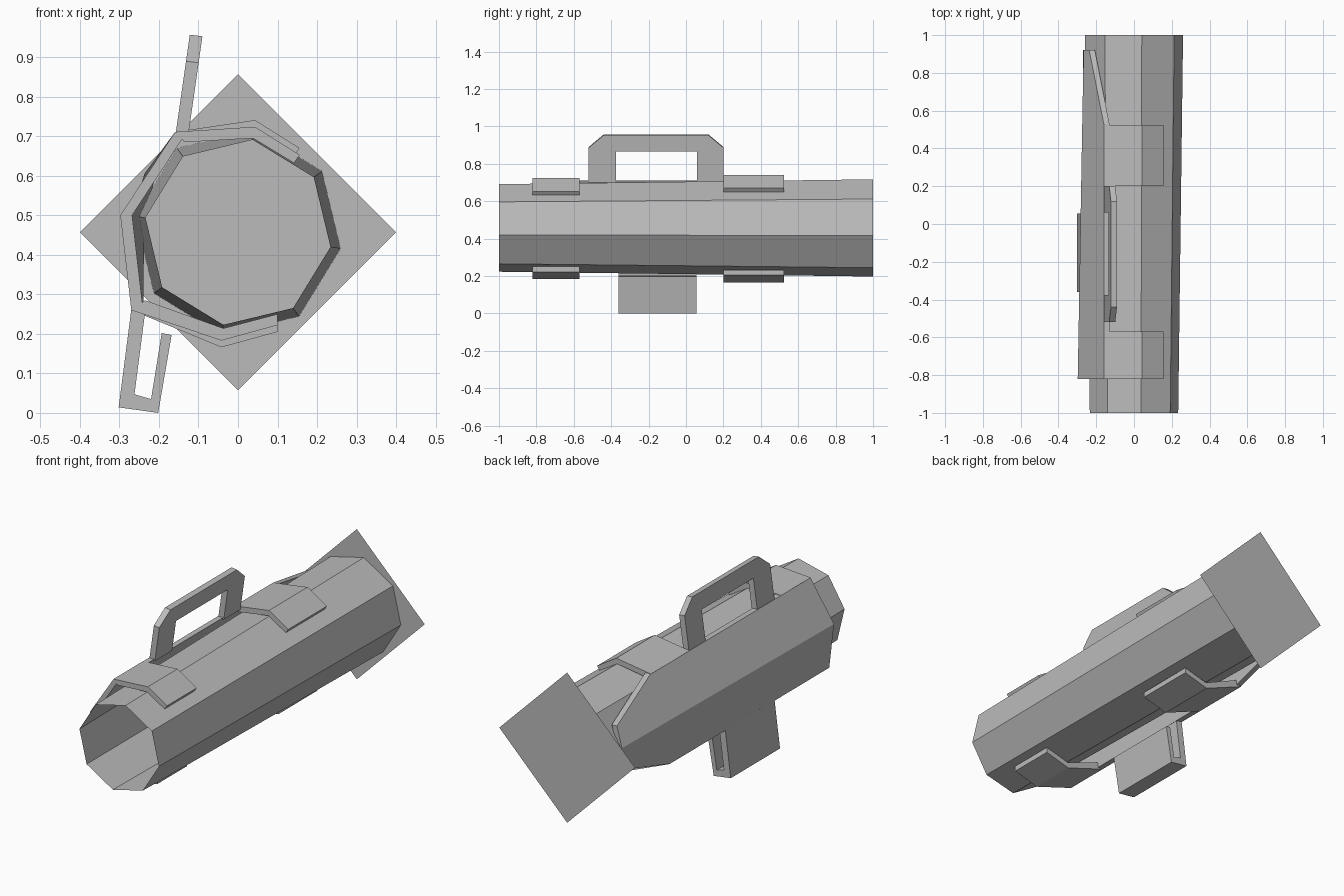
import bpy, bmesh, math
from mathutils import Vector

if "Cube" in bpy.data.objects:
    bpy.data.objects.remove(bpy.data.objects["Cube"])

grey = bpy.data.materials.new("plain_grey")
grey.diffuse_color = (0.5, 0.5, 0.5, 1)
grey.use_nodes = True
grey.node_tree.nodes["Principled BSDF"].inputs["Base Color"].default_value = grey.diffuse_color


def finish(name, bm, solid=True):
    if solid:
        bmesh.ops.recalc_face_normals(bm, faces=bm.faces[:])
    me = bpy.data.meshes.new(name)
    bm.to_mesh(me)
    bm.free()
    me.materials.append(grey)
    ob = bpy.data.objects.new(name, me)
    bpy.context.collection.objects.link(ob)
    return ob


def prism(name, points, shift):
    """Solid from a flat outline pushed along a shift vector."""
    bm = bmesh.new()
    face = bm.faces.new([bm.verts.new(p) for p in points])
    ext = bmesh.ops.extrude_face_region(bm, geom=[face], use_keep_orig=True)
    moved = [g for g in ext["geom"] if isinstance(g, bmesh.types.BMVert)]
    bmesh.ops.translate(bm, vec=Vector(shift), verts=moved)
    return finish(name, bm)


def along_y(name, profile, y0, y1):
    """Solid from an x-z profile running from y0 to y1."""
    return prism(name, [(x, y0, z) for x, z in profile], (0, y1 - y0, 0))


CZ = 0.457

# Open, slightly flared eight-sided tube
bm = bmesh.new()
rings = []
for y, r in ((-1, 0.237), (1, 0.263)):
    rings.append([bm.verts.new((r * math.cos(math.radians(a)), y,
                                CZ + r * math.sin(math.radians(a))))
                  for a in range(-9, 351, 45)])
for i in range(8):
    j = (i + 1) % 8
    bm.faces.new((rings[0][j], rings[0][i], rings[1][i], rings[1][j]))
finish("tube", bm)

# Flat diamond plate closing the rear end
bm = bmesh.new()
bm.faces.new([bm.verts.new(p) for p in
              ((0.4, 1, CZ), (0, 1, CZ - 0.4), (-0.4, 1, CZ), (0, 1, CZ + 0.4))])
finish("rear_plate", bm, solid=False)

# Creased side panel with clipped rear corners
outer = [(-0.16, -0.82, 0.71), (-0.16, 0.53, 0.71), (-0.237, 0.92, 0.605),
         (-0.267, 0.92, 0.495), (-0.27, 0.92, 0.38), (-0.27, 0.52, 0.26),
         (-0.27, -0.82, 0.26), (-0.298, -0.82, 0.5)]
bm = bmesh.new()
a = [bm.verts.new(p) for p in outer]
b = [bm.verts.new((x + 0.03, y, z)) for x, y, z in outer]
for v in (a, b):
    bm.faces.new((v[0], v[1], v[2], v[3], v[7]))
    bm.faces.new((v[7], v[3], v[4], v[5], v[6]))
for i in range(8):
    j = (i + 1) % 8
    bm.faces.new((a[i], a[j], b[j], b[i]))
finish("side_panel", bm)

# Bent clips gripping the tube, the rear pair set a little further out
for label, y0, y1, d in (("front", -0.82, -0.57, 0), ("rear", 0.2, 0.525, 0.017)):
    along_y(label + "_top_clip",
            [(-0.16, 0.711), (0.043, 0.724 + d), (0.156, 0.653 + d),
             (0.142, 0.632 + d), (0.038, 0.695 + d), (-0.135, 0.685)], y0, y1)
    along_y(label + "_bottom_clip",
            [(-0.27, 0.26), (-0.042, 0.183 - d), (0.1, 0.222 - d),
             (0.1, 0.25 - d), (-0.037, 0.214 - d), (-0.235, 0.285)], y0, y1)

# Carry handle: chamfered arch leaning outward from the panel's top edge
arch = [(-0.52, 0.705), (-0.52, 0.89), (-0.44, 0.957), (0.12, 0.957),
        (0.2, 0.89), (0.2, 0.705), (0.06, 0.705), (0.06, 0.87),
        (-0.375, 0.87), (-0.375, 0.705)]
prism("carry_handle", [(-0.158 + (z - 0.705) * 0.143, y, z) for y, z in arch],
      (0.032, 0, -0.004))

# Hooked grip below the panel
along_y("hook_grip",
        [(-0.27, 0.262), (-0.302, 0.014), (-0.202, 0.0), (-0.168, 0.197),
         (-0.193, 0.202), (-0.22, 0.035), (-0.262, 0.047), (-0.235, 0.255)],
        -0.36, 0.055)
